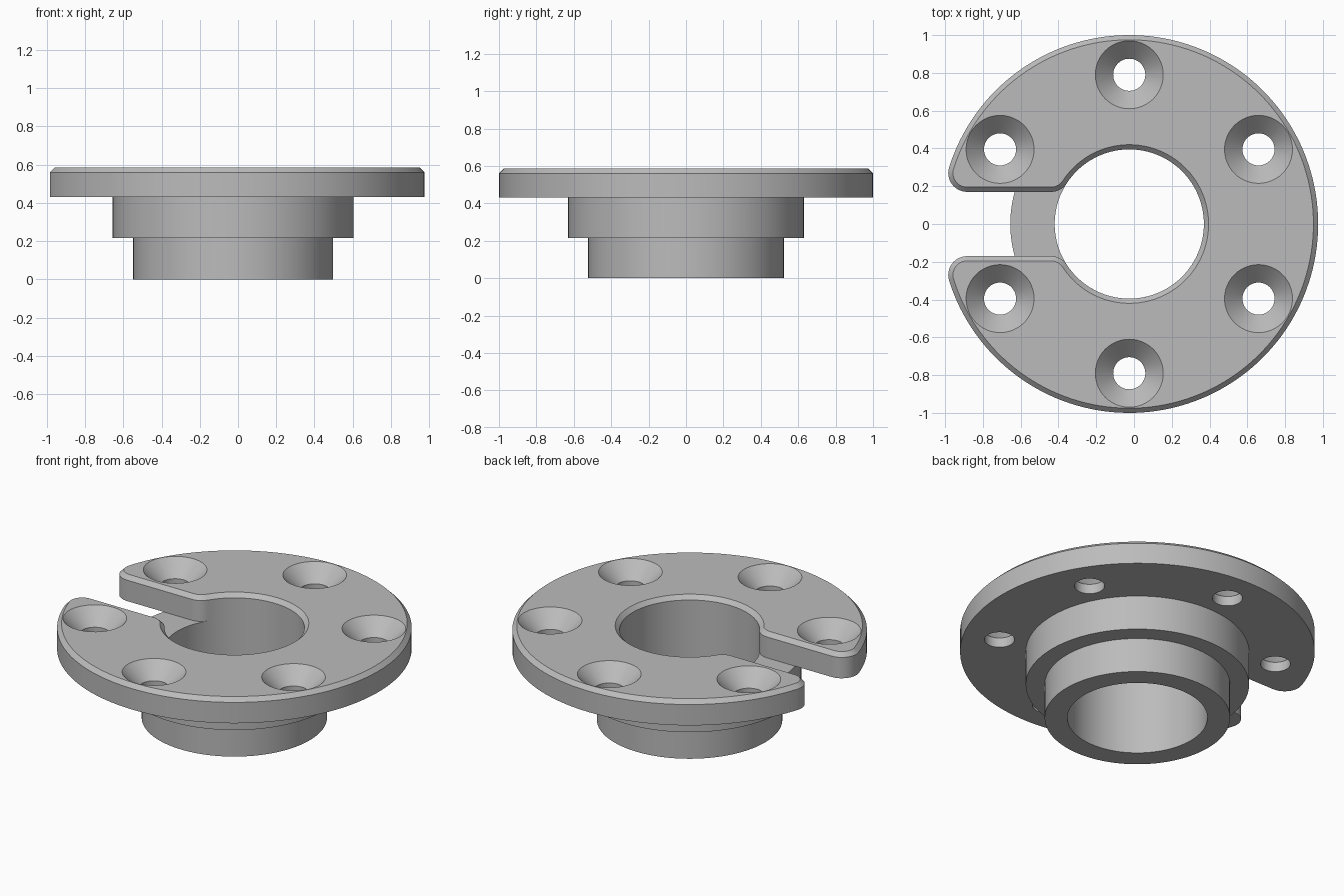
import bpy, bmesh
from math import pi, sin, cos, sqrt, atan2, radians
from mathutils import Matrix, Vector

cube = bpy.data.objects.get("Cube")
if cube:
    bpy.data.objects.remove(cube, do_unlink=True)

AXIS_X = -0.025                      # shared axis of all round parts
R_OUT, R_BORE, SLOT = 1.0, 0.395, 0.17
FILLET, CHAMFER = 0.1, 0.025
Z_STEP, Z_FLANGE, Z_TOP = 0.215, 0.43, 0.585

metal = bpy.data.materials.new("plain grey")
metal.use_nodes = True
GREY = (0.5, 0.5, 0.5, 1)
metal.diffuse_color = GREY
metal.node_tree.nodes["Principled BSDF"].inputs["Base Color"].default_value = GREY


def make_object(name, bm):
    bmesh.ops.recalc_face_normals(bm, faces=bm.faces)
    mesh = bpy.data.meshes.new(name)
    bm.to_mesh(mesh)
    bm.free()
    mesh.materials.append(metal)
    obj = bpy.data.objects.new(name, mesh)
    bpy.context.collection.objects.link(obj)
    return obj


def skin(bm, rings, closed=False):
    """Join equal-length rings of points, capping the ends unless closed."""
    loops = [[bm.verts.new(p) for p in ring] for ring in rings]
    pairs = list(zip(loops, loops[1:]))
    if closed:
        pairs.append((loops[-1], loops[0]))
    else:
        bm.faces.new(loops[0])
        bm.faces.new(loops[-1])
    for a, b in pairs:
        for i in range(len(a)):
            j = (i + 1) % len(a)
            bm.faces.new((a[i], a[j], b[j], b[i]))


def circle(r, z, n, cx=AXIS_X, cy=0.0):
    return [(cx + r * cos(2 * pi * i / n), cy + r * sin(2 * pi * i / n), z) for i in range(n)]


def arc(c, r, a0, a1, n):
    return [(c[0] + r * cos(a0 + (a1 - a0) * i / n),
             c[1] + r * sin(a0 + (a1 - a0) * i / n)) for i in range(n + 1)]


def flange_outline(inset, z):
    """Slotted ring with rounded corners, offset inwards by inset."""
    cy = SLOT + FILLET
    tip = (-sqrt((R_OUT - FILLET) ** 2 - cy ** 2), cy)
    mouth = (-sqrt((R_BORE + FILLET) ** 2 - cy ** 2), cy)
    tip_a, mouth_a = atan2(cy, tip[0]), atan2(cy, mouth[0])
    r = FILLET - inset
    half = arc((0, 0), R_OUT - inset, 0, tip_a, 72)
    half += arc(tip, r, tip_a, 1.5 * pi, 12)[1:]
    half += arc(mouth, r, 1.5 * pi, 2 * pi + mouth_a - pi, 12)
    half += arc((0, 0), R_BORE + inset, mouth_a, 0, 48)[1:]
    # the seam points on the symmetry line are used once
    other = [(x, -y) for x, y in half[-2:0:-1]]
    return [(x + AXIS_X, y, z) for x, y in half + other]


def shade(obj):
    bpy.ops.object.select_all(action="DESELECT")
    obj.select_set(True)
    bpy.context.view_layer.objects.active = obj
    bpy.ops.object.shade_smooth_by_angle(angle=radians(30))


# Stepped hollow sleeve under the flange
bm = bmesh.new()
profile = [(R_BORE, 0), (0.523, 0), (0.523, Z_STEP), (0.63, Z_STEP),
           (0.63, Z_FLANGE), (R_BORE, Z_FLANGE)]
skin(bm, [circle(r, z, 128) for r, z in profile], closed=True)
sleeve = make_object("stepped_sleeve", bm)

# Slotted flange with chamfered top edge: walk the outline as one strip,
# then cap it as two mirrored halves
bm = bmesh.new()
levels = [(0, Z_FLANGE), (0, Z_TOP - CHAMFER), (CHAMFER, Z_TOP)]
skin(bm, [flange_outline(c, z) for c, z in levels])
flange = make_object("slotted_flange", bm)

# Six countersunk screw holes
bm = bmesh.new()
HOLE, SINK, RING = 0.085, 0.18, 0.79
EXTRA = 0.02
sink_profile = [(HOLE, Z_FLANGE - 0.05), (HOLE, Z_TOP - (SINK - HOLE)),
                (SINK + EXTRA, Z_TOP + EXTRA)]
for k in range(6):
    a = radians(30 + 60 * k)
    cx, cy = AXIS_X + RING * cos(a), RING * sin(a)
    skin(bm, [circle(r, z, 48, cx, cy) for r, z in sink_profile])
cutter = make_object("screw_hole_cutter", bm)
cutter.hide_render = True

cut = flange.modifiers.new("screw_holes", "BOOLEAN")
cut.operation, cut.solver, cut.object = "DIFFERENCE", "EXACT", cutter
bpy.context.view_layer.objects.active = flange
bpy.ops.object.modifier_apply(modifier=cut.name)
bpy.data.objects.remove(cutter, do_unlink=True)

for part in (sleeve, flange):
    shade(part)
